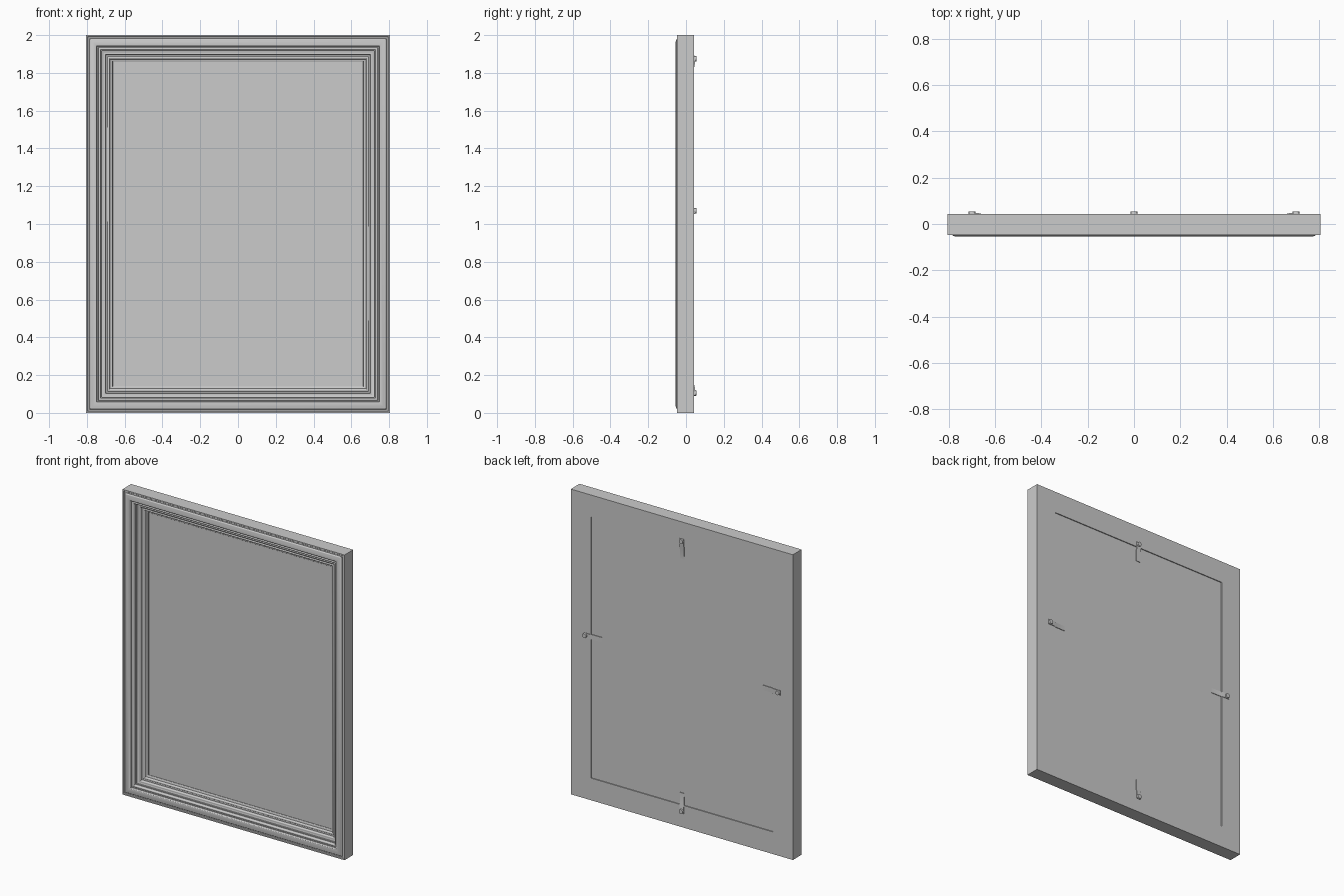
import bpy, bmesh, math
from mathutils import Matrix, Vector

if "Cube" in bpy.data.objects:
    bpy.data.objects.remove(bpy.data.objects["Cube"])

HALF_W, HEIGHT = 0.805, 2.0


def finish(name, bm, angle=35):
    bmesh.ops.recalc_face_normals(bm, faces=bm.faces[:])
    me = bpy.data.meshes.new(name)
    bm.to_mesh(me)
    bm.free()
    ob = bpy.data.objects.new(name, me)
    bpy.context.collection.objects.link(ob)
    bpy.ops.object.select_all(action='DESELECT')
    ob.select_set(True)
    bpy.context.view_layer.objects.active = ob
    bpy.ops.object.shade_smooth_by_angle(angle=math.radians(angle))
    return ob


def arc(cu, cy, r, a0, a1, n=6):
    """Points of a moulding bead or cove; 90 degrees faces the front (-y)."""
    angles = [math.radians(a0 + (a1 - a0) * i / n) for i in range(n + 1)]
    return [(cu + r * math.cos(a), cy - r * math.sin(a)) for a in angles]


# Moulding section: u = distance in from the outer edge, y = depth
profile = [(0, 0.043), (0, -0.047), (0.008, -0.047), (0.011, -0.043), (0.018, -0.043)]
profile += arc(0.028, -0.043, 0.009, 180, 90, 4)
profile += [(0.035, -0.0545), (0.051, -0.0545)]
profile += arc(0.051, -0.0465, 0.008, 75, 0, 4)
profile += [(0.059, -0.038), (0.065, -0.038)]
profile += arc(0.072, -0.033, 0.007, 150, 0)
profile += [(0.079, -0.022), (0.084, -0.022), (0.084, -0.014), (0.091, -0.011)]
profile += arc(0.098, -0.004, 0.007, 120, 0, 5)
profile += [(0.105, 0.006), (0.112, 0.006)]
profile += arc(0.120, 0.010, 0.007, 150, 0)
profile += [(0.128, 0.014), (0.135, 0.016), (0.140, 0.020), (0.140, 0.028),
            (0.145, 0.034), (0.145, 0.043)]

# Mitred frame: the section swept round the four corners
bm = bmesh.new()
rings = []
for sx, top in ((-1, 0), (1, 0), (1, 1), (-1, 1)):
    rings.append([bm.verts.new((sx * (HALF_W - u), y, HEIGHT - u if top else u))
                  for u, y in profile])
n = len(profile)
for k in range(4):
    a, b = rings[k], rings[(k + 1) % 4]
    for i in range(n):
        j = (i + 1) % n
        bm.faces.new((a[i], a[j], b[j], b[i]))
finish("moulded_frame", bm)

# Backing panel held in the opening
bm = bmesh.new()
bmesh.ops.create_cube(bm, size=1, matrix=Matrix.Translation((0, 0.030, 1.0))
                      @ Matrix.Diagonal((1.325, 0.014, 1.725, 1)))
finish("picture_panel", bm)


def clip(name, head, inward):
    """Bent retaining tab, its screw head on the frame, tail on the panel."""
    d = Vector((inward[0], 0, inward[1]))
    side = Vector((-d.z, 0, d.x))
    start = Vector((head[0], 0, head[1]))
    path = [(-0.014, 0.0425), (0.030, 0.0425), (0.050, 0.038), (0.118, 0.0365)]
    bm = bmesh.new()
    loops = []
    for t, y in path:
        c = start + d * t
        loops.append([bm.verts.new(c + side * s + Vector((0, y + h, 0)))
                      for s, h in ((-0.016, 0), (0.016, 0), (0.016, 0.004), (-0.016, 0.004))])
    for a, b in zip(loops, loops[1:]):
        for i in range(4):
            j = (i + 1) % 4
            bm.faces.new((a[i], a[j], b[j], b[i]))
    bm.faces.new(loops[0])
    bm.faces.new(loops[-1])
    bmesh.ops.create_cone(bm, cap_ends=True, segments=20, radius1=0.016, radius2=0.014,
                          depth=0.011,
                          matrix=Matrix.Translation((head[0], 0.049, head[1]))
                          @ Matrix.Rotation(-math.pi / 2, 4, 'X'))
    finish(name, bm, 30)


# Four retaining clips on the back
clip("top_clip", (0, 1.875), (0, -1))
clip("bottom_clip", (0, 0.105), (0, 1))
clip("left_clip", (-0.70, 1.07), (1, 0))
clip("right_clip", (0.70, 1.07), (-1, 0))
